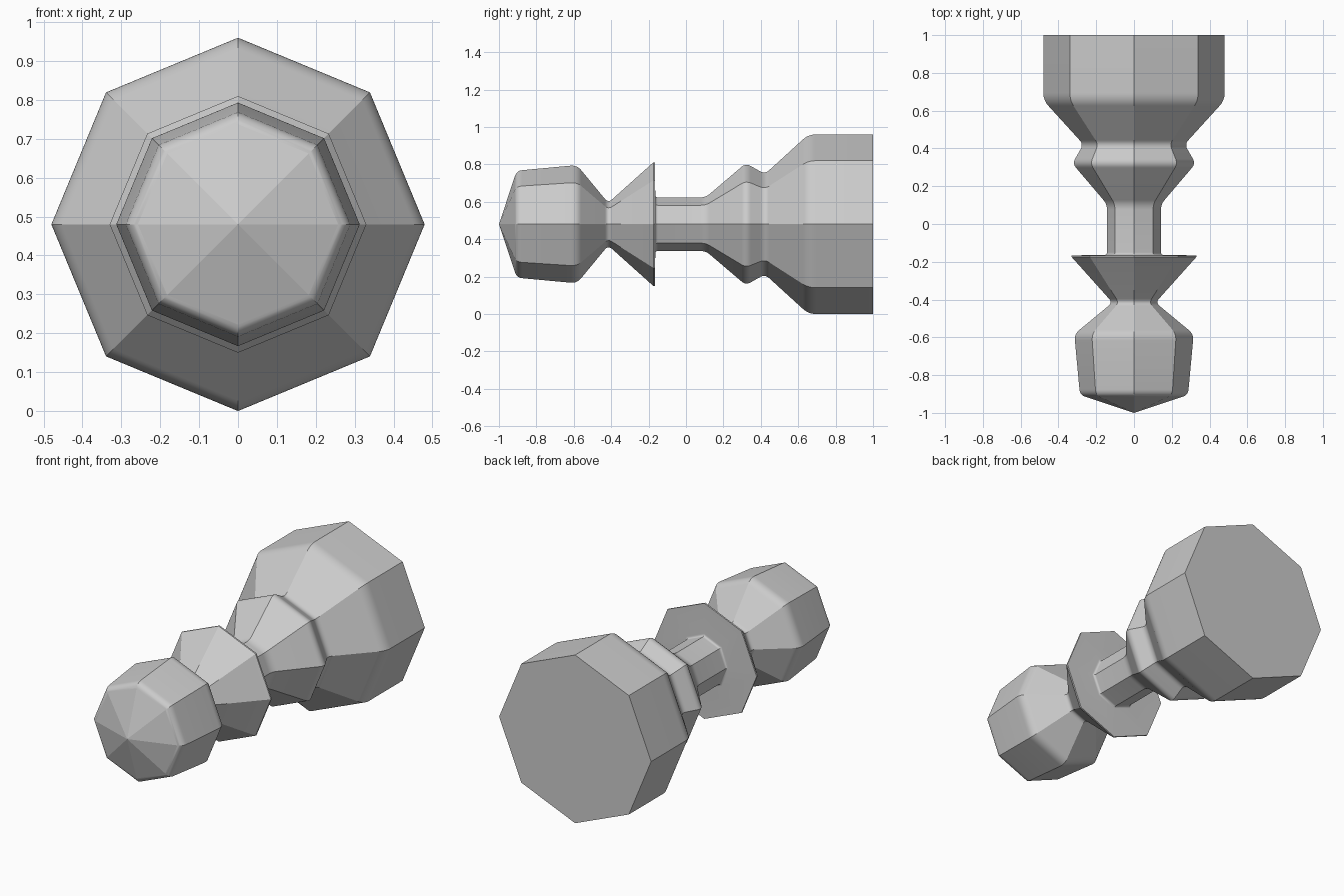
import bpy, bmesh, math
from mathutils import Vector

if "Cube" in bpy.data.objects:
    bpy.data.objects.remove(bpy.data.objects["Cube"])

SIDES, AXIS_Z, STEPS = 8, 0.48, 8

# Turned profile: (y, radius, corner rounding length)
PROFILE = [(-0.905, 0.286, 0.03), (-0.583, 0.316, 0.035), (-0.416, 0.114, 0.028),
           (-0.175, 0.33, 0), (-0.166, 0.33, 0), (-0.164, 0.143, 0.015),
           (0.105, 0.143, 0.03), (0.32, 0.326, 0.03), (0.422, 0.268, 0.03),
           (0.655, 0.48, 0.04), (1.0, 0.48, 0)]


def rounded(points):
    """Replace each corner by a short curve."""
    pos = [Vector((-1, 0))] + [Vector(p[:2]) for p in points] + [Vector((1, 0))]
    out = []
    for i, (_, _, d) in enumerate(points, 1):
        b = pos[i]
        if d == 0:
            out.append(b)
            continue
        a = b + (pos[i - 1] - b).normalized() * d
        c = b + (pos[i + 1] - b).normalized() * d
        for k in range(STEPS + 1):
            t = k / STEPS
            out.append(a * (1 - t) ** 2 + b * 2 * t * (1 - t) + c * t * t)
    return out


# Eight-sided body lofted along y
bm = bmesh.new()
rings = []
for y, r in rounded(PROFILE):
    rings.append([bm.verts.new((r * math.cos(math.tau * i / SIDES), y,
                                AXIS_Z + r * math.sin(math.tau * i / SIDES)))
                  for i in range(SIDES)])
for lo, hi in zip(rings, rings[1:]):
    for i in range(SIDES):
        j = (i + 1) % SIDES
        bm.faces.new((lo[i], lo[j], hi[j], hi[i]))

# Pointed front end and flat base
tip = bm.verts.new((0, -1, AXIS_Z))
for i in range(SIDES):
    bm.faces.new((tip, rings[0][(i + 1) % SIDES], rings[0][i]))
bm.faces.new(rings[-1])
bmesh.ops.recalc_face_normals(bm, faces=bm.faces)

mesh = bpy.data.meshes.new("octagonal_turned_piece")
bm.to_mesh(mesh)
bm.free()
piece = bpy.data.objects.new("octagonal_turned_piece", mesh)
bpy.context.collection.objects.link(piece)
bpy.context.view_layer.objects.active = piece
piece.select_set(True)
bpy.ops.object.shade_smooth_by_angle(angle=math.radians(20))
# Keep the facets of the tip crisp
for p in mesh.polygons:
    if len(p.vertices) == 3:
        p.use_smooth = False
